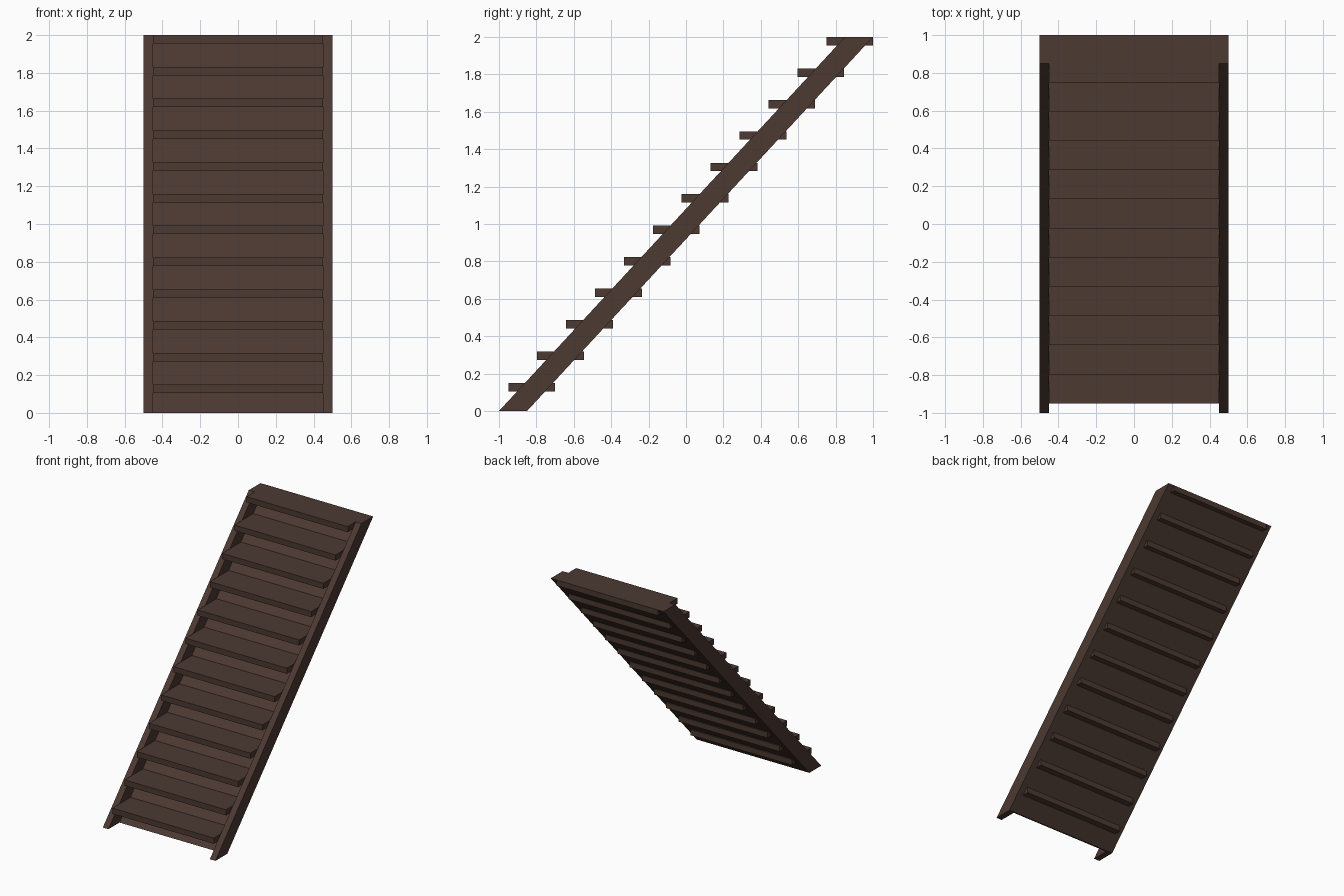
import bpy, bmesh

if "Cube" in bpy.data.objects:
    bpy.data.objects.remove(bpy.data.objects["Cube"])

wood = bpy.data.materials.new("dark brown wood")
wood.diffuse_color = (0.072, 0.041, 0.031, 1)
wood.use_nodes = True
wood.node_tree.nodes["Principled BSDF"].inputs["Base Color"].default_value = wood.diffuse_color

RUN = 1.85       # horizontal travel of the slope over the full height
HEIGHT = 2.0


def extrude_profile(name, profile, x0, x1):
    """Closed prism from a (y, z) side profile spanning x0 to x1."""
    bm = bmesh.new()
    face = bm.faces.new([bm.verts.new((x0, y, z)) for y, z in profile])
    ext = bmesh.ops.extrude_face_region(bm, geom=[face])
    moved = [v for v in ext["geom"] if isinstance(v, bmesh.types.BMVert)]
    bmesh.ops.translate(bm, verts=moved, vec=(x1 - x0, 0, 0))
    bmesh.ops.recalc_face_normals(bm, faces=bm.faces)
    mesh = bpy.data.meshes.new(name)
    bm.to_mesh(mesh)
    bm.free()
    mesh.materials.append(wood)
    obj = bpy.data.objects.new(name, mesh)
    bpy.context.collection.objects.link(obj)
    return obj


def slope(y0, y1, top):
    """Sloped board profile with level ends, from the floor to height top."""
    dy = RUN * top / HEIGHT
    return [(y0, 0), (y1, 0), (y1 + dy, top), (y0 + dy, top)]


# Side stringers
for side, x0 in (("left", -0.5), ("right", 0.45)):
    extrude_profile(side + "_stringer", slope(-1.0, -0.85, HEIGHT), x0, x0 + 0.05)

# Thin backing panel flush with the underside of the stringers
extrude_profile("back_panel", slope(-0.86, -0.85, 1.99), -0.45, 0.45)

# Twelve treads
for i in range(12):
    y = -0.95 + i * 1.70 / 11
    z = 0.105 + i * 1.85 / 11
    extrude_profile(f"tread_{i + 1}",
                    [(y, z), (y + 0.25, z), (y + 0.25, z + 0.045), (y, z + 0.045)],
                    -0.45, 0.45)
